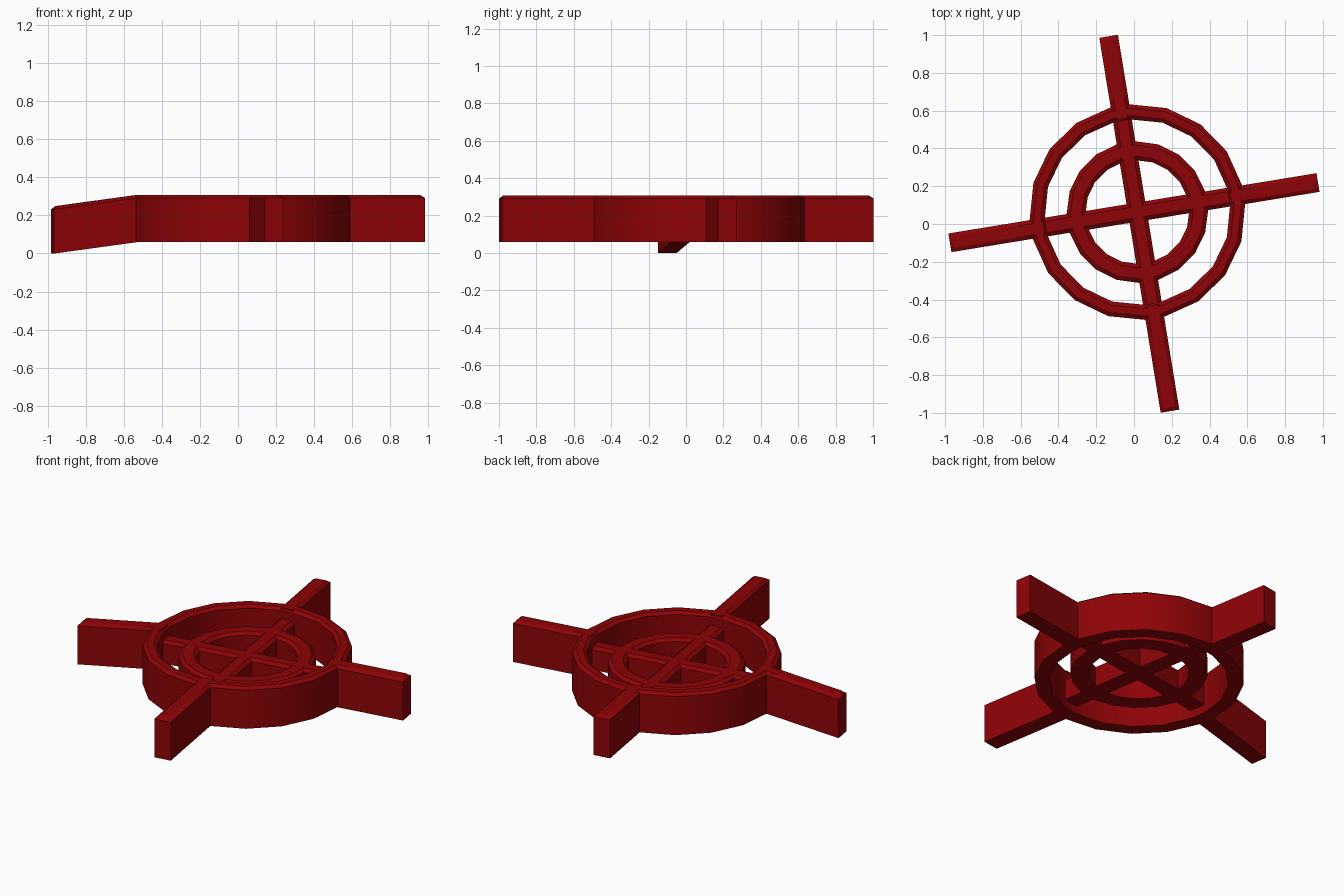
import bpy, bmesh, math

if "Cube" in bpy.data.objects:
    bpy.data.objects.remove(bpy.data.objects["Cube"])

TURN = math.radians(9.3)          # whole cross is turned a little
CX, CY = 0.018, 0.063             # hub position
BEV = 0.02

mat = bpy.data.materials.new("dark_red")
mat.diffuse_color = (0.27, 0.001, 0.002, 1)
mat.use_nodes = True
mat.node_tree.nodes["Principled BSDF"].inputs["Base Color"].default_value = mat.diffuse_color


def profile(u0, u1, z0, z1, b=BEV):
    """Bar section with chamfered top corners."""
    h = b * 0.75
    return [(u0, z0), (u1, z0), (u1, z1 - h), (u1 - b, z1), (u0 + b, z1), (u0, z1 - h)]


def loft(name, sections, closed):
    bm = bmesh.new()
    rings = [[bm.verts.new(p) for p in s] for s in sections]
    n, m = len(rings), len(rings[0])
    for i in range(n if closed else n - 1):
        a, b = rings[i], rings[(i + 1) % n]
        for j in range(m):
            k = (j + 1) % m
            bm.faces.new((a[j], a[k], b[k], b[j]))
    if not closed:
        bm.faces.new(rings[0])
        bm.faces.new(rings[-1])
    bmesh.ops.recalc_face_normals(bm, faces=bm.faces)
    me = bpy.data.meshes.new(name)
    bm.to_mesh(me)
    bm.free()
    me.materials.append(mat)
    ob = bpy.data.objects.new(name, me)
    bpy.context.collection.objects.link(ob)
    bpy.ops.object.select_all(action='DESELECT')
    ob.select_set(True)
    bpy.context.view_layer.objects.active = ob
    bpy.ops.object.shade_smooth_by_angle(angle=math.radians(30))
    return ob


def ring(name, r_in, r_out, z0, z1):
    """Faceted ring: four even facets in each quadrant between the bars."""
    half = math.asin(0.05 / r_out)
    step = (math.pi / 2 - 2 * half) / 4
    secs = []
    for q in range(4):
        for i in range(5):
            a = TURN + q * math.pi / 2 + half + i * step
            secs.append([(CX + r * math.cos(a), CY + r * math.sin(a), z)
                         for r, z in profile(r_in, r_out, z0, z1)])
    return loft(name, secs, True)


def bar(name, angle, stations, z0, z1, half=0.05):
    """Straight bar; each station is (distance, z drop, chamfered end?)."""
    c, s = math.cos(angle), math.sin(angle)
    secs = []
    for d, drop, end in stations:
        secs.append([(CX + d * c - u * s, CY + d * s + u * c,
                      (min(z, z1 - BEV * 0.75) if end else z) - drop)
                     for u, z in profile(-half, half, z0, z1)])
    return loft(name, secs, False)


Z0, Z1 = 0.06, 0.307
IN0, IN1 = 0.11, 0.245
# rings, the inner one recessed from both sides
ring("outer_ring", 0.492, 0.572, Z0, Z1)
ring("inner_ring", 0.275, 0.375, IN0, IN1)

# inner cross bars
for i in range(2):
    bar(f"cross_bar_{i + 1}", TURN + i * math.pi / 2,
        [(-0.53, 0, False), (0.53, 0, False)], IN0, IN1)

# outer arms, the left one bends down
arms = [("right_arm", 0.969, 0), ("back_arm", 0.943, 0),
        ("left_arm", 1.006, 0.06), ("front_arm", 1.068, 0)]
for i, (name, length, drop) in enumerate(arms):
    bar(name, TURN + i * math.pi / 2,
        [(0.5, 0, False), (0.56, 0, False),
         (length - BEV, drop * 0.96, False), (length, drop, True)], Z0, Z1)
